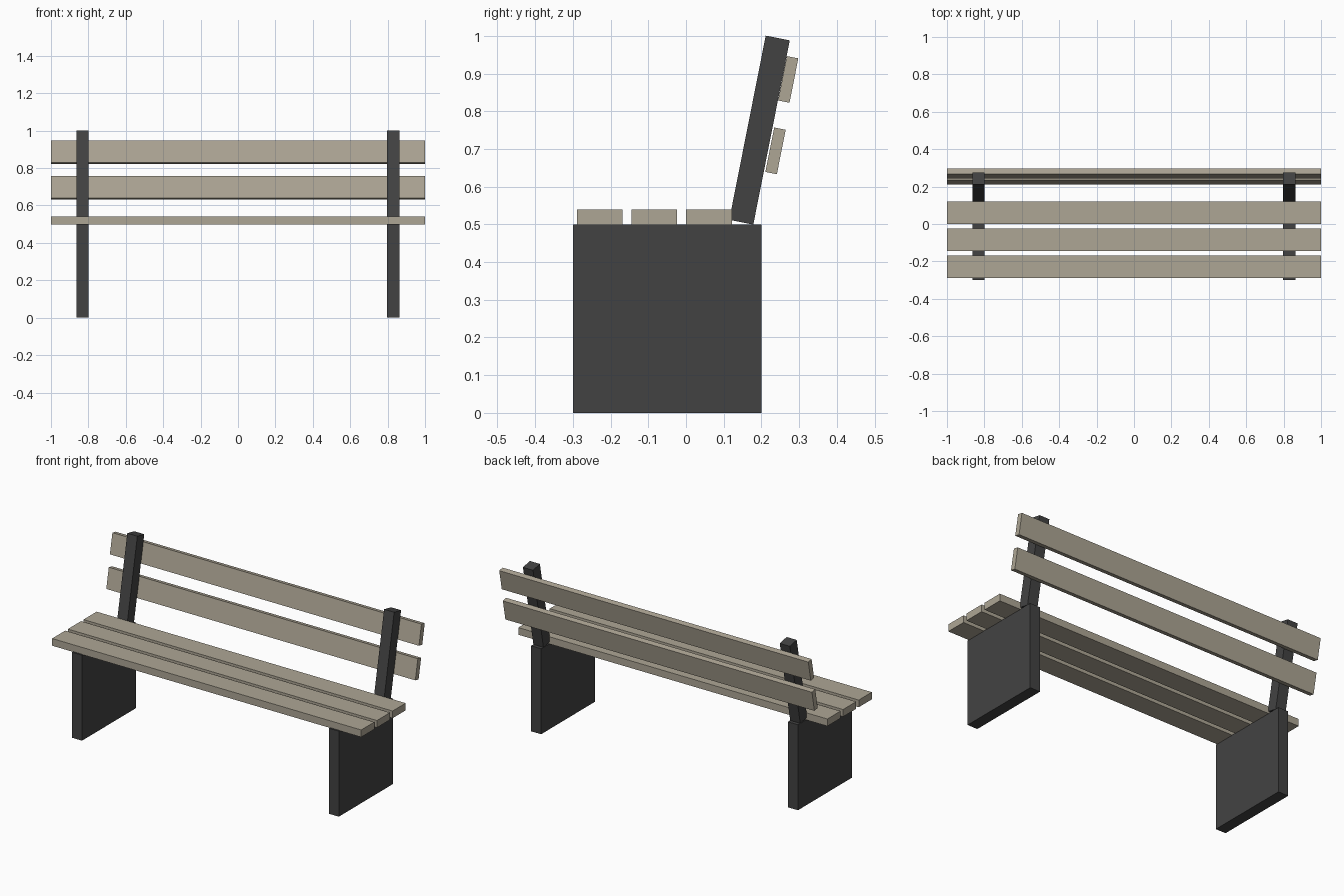
import bpy, math

if "Cube" in bpy.data.objects:
    bpy.data.objects.remove(bpy.data.objects["Cube"])

TILT = math.radians(-11.2)  # backrest leans backwards


def material(name, rgb):
    m = bpy.data.materials.new(name)
    m.diffuse_color = (*rgb, 1)
    m.use_nodes = True
    m.node_tree.nodes["Principled BSDF"].inputs["Base Color"].default_value = m.diffuse_color
    return m


wood = material("weathered_wood", (0.42, 0.38, 0.30))
metal = material("dark_frame", (0.055, 0.055, 0.055))


def box(name, center, size, mat, tilt=0.0):
    bpy.ops.mesh.primitive_cube_add(size=1, location=center, rotation=(tilt, 0, 0))
    ob = bpy.context.object
    ob.name = name
    ob.scale = size
    ob.data.materials.append(mat)
    return ob


# Side frames: solid leg panel with a leaning back post
for side, x in (("left", -0.832), ("right", 0.83)):
    box(f"leg_panel_{side}", (x, -0.05, 0.25), (0.065, 0.50, 0.50), metal)
    box(f"back_post_{side}", (x, 0.195, 0.75), (0.065, 0.065, 0.498), metal, TILT)

# Seat slats
for i in range(3):
    box(f"seat_slat_{i + 1}", (0, -0.229 + 0.145 * i, 0.519), (2, 0.121, 0.042), wood)

# Backrest slats behind the posts
for name, y, z in (("lower", 0.2375, 0.695), ("upper", 0.271, 0.8845)):
    box(f"back_slat_{name}", (0, y, z), (2, 0.031, 0.12), wood, TILT)
